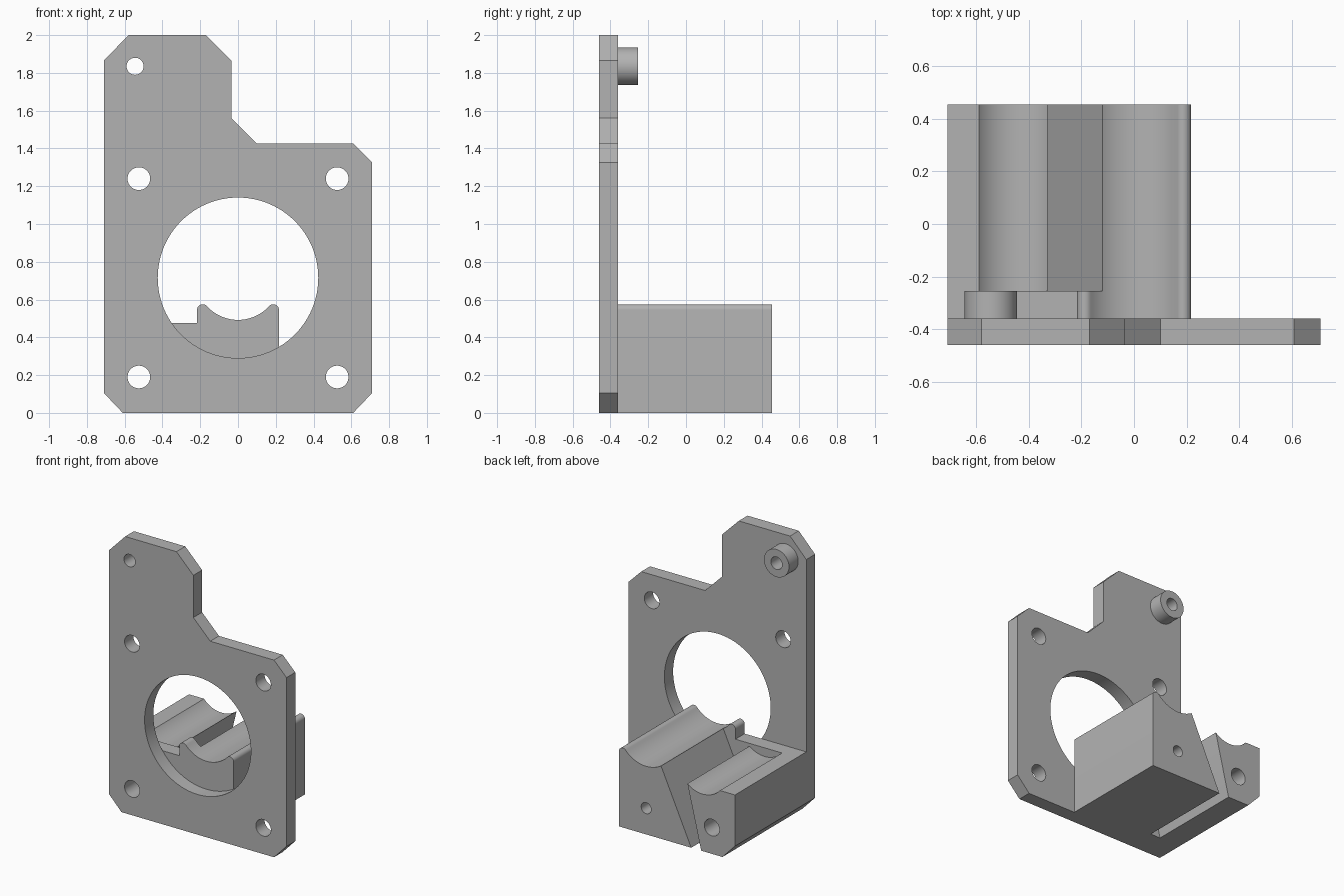
import bpy, bmesh
from math import sin, cos, radians, pi

if "Cube" in bpy.data.objects:
    bpy.data.objects.remove(bpy.data.objects["Cube"])

grey = bpy.data.materials.new("plain grey")
grey.use_nodes = True
colour = (0.45, 0.45, 0.45, 1)
grey.diffuse_color = colour
grey.node_tree.nodes["Principled BSDF"].inputs["Base Color"].default_value = colour

FRONT, PLATE_BACK, RIB_BACK, REAR = -0.46, -0.36, -0.255, 0.455


def arc(cx, cz, r, start, end, steps):
    """Points on an arc in the x-z plane, angles in degrees."""
    angles = [radians(start + (end - start) * i / steps) for i in range(steps + 1)]
    return [(cx + r * cos(a), cz + r * sin(a)) for a in angles]


def circle(cx, cz, r, sides=48):
    return arc(cx, cz, r, 0, 360, sides)[:-1]


def prism(name, profile, y0, y1):
    """Extrude an x-z profile from y0 to y1."""
    bm = bmesh.new()
    face = bm.faces.new([bm.verts.new((x, y0, z)) for x, z in profile])
    moved = bmesh.ops.extrude_face_region(bm, geom=[face])["geom"]
    bmesh.ops.translate(bm, vec=(0, y1 - y0, 0),
                        verts=[v for v in moved if isinstance(v, bmesh.types.BMVert)])
    bmesh.ops.recalc_face_normals(bm, faces=bm.faces)
    mesh = bpy.data.meshes.new(name)
    bm.to_mesh(mesh)
    bm.free()
    mesh.materials.append(grey)
    obj = bpy.data.objects.new(name, mesh)
    bpy.context.collection.objects.link(obj)
    return obj


def cut(obj, profile, y0, y1):
    """Subtract an extruded profile from an object."""
    cutter = prism("cutter", profile, y0, y1)
    cutter.hide_render = True
    mod = obj.modifiers.new("cut", "BOOLEAN")
    mod.operation, mod.solver, mod.object = "DIFFERENCE", "EXACT", cutter
    graph = bpy.context.evaluated_depsgraph_get()
    result = bpy.data.meshes.new_from_object(obj.evaluated_get(graph))
    obj.modifiers.clear()
    obj.data = result
    bpy.data.objects.remove(cutter)


# Mounting plate with chamfered corners
plate = prism("mounting_plate", [
    (-0.71, 0.105), (-0.61, 0), (0.61, 0), (0.71, 0.105), (0.71, 1.325), (0.61, 1.425),
    (0.1, 1.425), (-0.035, 1.56), (-0.035, 1.865), (-0.17, 2), (-0.58, 2), (-0.71, 1.865),
], FRONT, PLATE_BACK)
cut(plate, circle(0, 0.715, 0.425, 96), -0.6, 0)
for x in (-0.525, 0.525):
    for z in (0.19, 1.24):
        cut(plate, circle(x, z, 0.06), -0.6, 0)
cut(plate, circle(-0.545, 1.835, 0.045), -0.6, 0)

# Spacer boss behind the upper screw hole
boss = prism("spacer_boss", circle(-0.545, 1.835, 0.1), PLATE_BACK, RIB_BACK)
cut(boss, circle(-0.545, 1.835, 0.045), -0.6, 0)

# Rear block: rounded lips either side of a rod saddle, with a flat shoulder
profile = [(-0.71, 0.105), (-0.61, 0), (0.217, 0)]
profile += arc(0.187, 0.545, 0.03, 0, 137.7, 12)
profile += arc(0, 0.715, 0.2227, -42.3, -137.7, 28)[1:-1]
profile += arc(-0.187, 0.545, 0.03, 42.3, 180, 12)
profile += [(-0.217, 0.475), (-0.71, 0.475)]
block = prism("clamp_block", profile, PLATE_BACK, REAR)

# Slanted slot and shallow trough, stopping short of the plate
cut(block, [(-0.383, -0.05), (-0.04, 0.7), (-0.33, 0.7), (-0.33, 0.455), (-0.452, -0.05)],
    RIB_BACK, 0.6)
cut(block, circle(-0.45, 0.6, 0.188, 64), RIB_BACK, 0.6)

# Through bolt hole and blind screw hole
cut(block, circle(-0.525, 0.19, 0.06), -0.6, 0.6)
cut(block, circle(0, 0.19, 0.04), -0.1, 0.6)

# Smooth the round walls and keep corners crisp
bpy.ops.object.select_all(action="DESELECT")
for obj in (plate, boss, block):
    obj.select_set(True)
    bpy.context.view_layer.objects.active = obj
bpy.ops.object.shade_smooth_by_angle(angle=radians(25))
